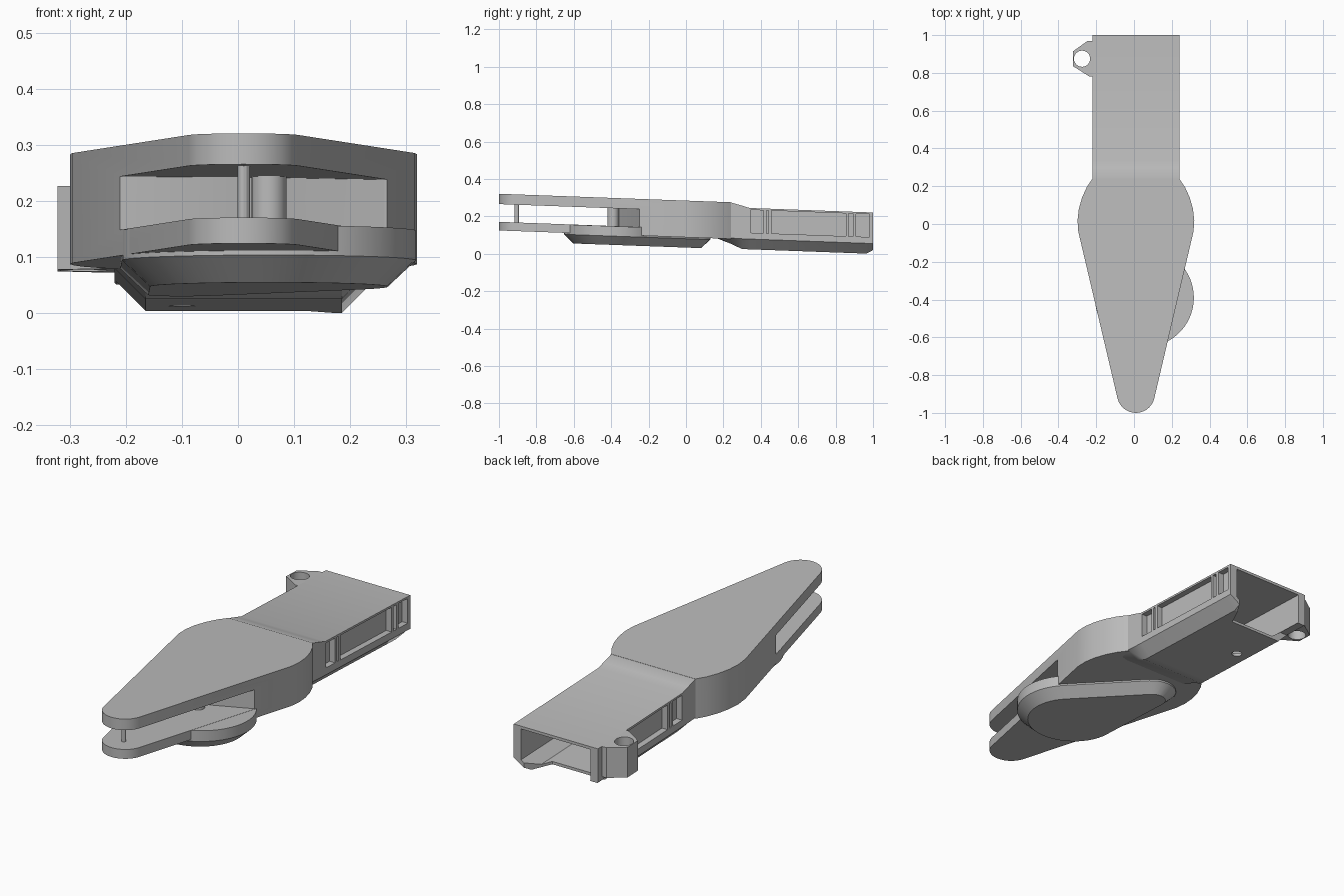
import bpy, bmesh, math
from mathutils import Matrix

if "Cube" in bpy.data.objects:
    bpy.data.objects.remove(bpy.data.objects["Cube"], do_unlink=True)

grey = bpy.data.materials.new("plain grey")
grey.use_nodes = True
grey.diffuse_color = (0.5, 0.5, 0.5, 1)
grey.node_tree.nodes["Principled BSDF"].inputs["Base Color"].default_value = (0.5, 0.5, 0.5, 1)

CX = 0.01      # lengthwise centre line
parts = []


def loft(name, rings, keep=True):
    """Skin a list of equal closed rings and cap both ends."""
    bm = bmesh.new()
    loops = [[bm.verts.new(p) for p in ring] for ring in rings]
    n = len(loops[0])
    for a, b in zip(loops, loops[1:]):
        for i in range(n):
            j = (i + 1) % n
            bm.faces.new((a[i], a[j], b[j], b[i]))
    bm.faces.new(loops[0])
    bm.faces.new(loops[-1])
    bmesh.ops.recalc_face_normals(bm, faces=bm.faces)
    mesh = bpy.data.meshes.new(name)
    bm.to_mesh(mesh)
    bm.free()
    mesh.materials.append(grey)
    ob = bpy.data.objects.new(name, mesh)
    bpy.context.collection.objects.link(ob)
    if keep:
        parts.append(ob)
    return ob


def prism(name, outline, z0, z1, keep=True):
    return loft(name, [[(x, y, z) for x, y in outline] for z in (z0, z1)], keep)


def box(name, x0, x1, y0, y1, z0, z1):
    return prism(name, [(x0, y0), (x1, y0), (x1, y1), (x0, y1)], z0, z1, False)


def arc(cx, cy, r, a0, a1, n):
    angles = [math.radians(a0 + (a1 - a0) * i / n) for i in range(n + 1)]
    return [(cx + r * math.cos(a), cy + r * math.sin(a)) for a in angles]


def circle(cx, cy, r, n=24):
    return arc(cx, cy, r, 0, 360, n)[:-1]


def cut(ob, cutter):
    mod = ob.modifiers.new("cut", "BOOLEAN")
    mod.operation = "DIFFERENCE"
    mod.solver = "EXACT"
    mod.object = cutter
    bpy.context.view_layer.objects.active = ob
    bpy.ops.object.modifier_apply(modifier=mod.name)
    bpy.data.objects.remove(cutter, do_unlink=True)


# Head: teardrop slab with a slot that leaves two prongs at the front
shoulder = [(0.305, -0.04), (0.309, 0.02), (0.302, 0.08), (0.285, 0.14), (0.26, 0.195), (0.23, 0.24)]
outline = arc(CX, -0.9, 0.1, 193, 347, 14)
outline += [(CX + x, y) for x, y in shoulder]
outline += [(CX - x, y) for x, y in reversed(shoulder)]
head = prism("head", outline, 0.088, 0.284)
slot = [(-0.6, -1.2), (0.6, -1.2), (0.6, -0.24), (0.26, -0.25), (0.03, -0.36), (-0.21, -0.4), (-0.6, -0.4)]
cut(head, prism("slot_cutter", slot, 0.134, 0.229, False))

# Pins standing in the slot
prism("front_pin", circle(CX, -0.905, 0.011, 12), 0.12, 0.24)
prism("hinge_post", circle(0.055, -0.39, 0.031), 0.12, 0.24)


# Thumb wheel pod beneath the head: hull of a large and a small circle
def pod_ring(inset, z):
    big = (0.055, -0.39, 0.262)
    small = (-0.1, 0.02, 0.11)
    dx, dy = small[0] - big[0], small[1] - big[1]
    base = math.degrees(math.atan2(dy, dx))
    half = math.degrees(math.acos((big[2] - small[2]) / math.hypot(dx, dy)))
    ring = arc(*big[:2], big[2] - inset, base + half, base + 360 - half, 32)
    ring += arc(*small[:2], small[2] - inset, base - half, base + half, 8)
    return [(x, y, z) for x, y in ring]


loft("pod", [pod_ring(0.05, 0.033), pod_ring(0, 0.08), pod_ring(0, 0.133)])


# Handle: hollow box with chamfered lower edges, rising into the head
def section(y, w, top, side, bottom):
    half = [(w, top), (w, side), (w - 0.055, bottom)]
    ring = [(CX + x, y, z) for x, z in half]
    return ring + [(CX - x, y, z) for x, z in reversed(half)]


handle = loft("handle", [
    section(0.15, 0.23, 0.27, 0.1, 0.094),
    section(0.24, 0.23, 0.283, 0.093, 0.062),
    section(0.3, 0.23, 0.268, 0.091, 0.036),
    section(0.34, 0.23, 0.257, 0.091, 0.036),
    section(0.965, 0.23, 0.257, 0.091, 0.036),
    section(1.0, 0.23, 0.257, 0.091, 0.056)])
cut(handle, loft("cavity_cutter", [
    section(y, 0.19, 0.243, 0.091, 0.05) for y in (0.38, 1.1)], False))

# Cut-back floor at the open end and a drain hole
floor_cut = [(-0.4, 0.87), (0.12, 0.87), (0.185, 1.0), (0.185, 1.1), (-0.4, 1.1)]
cut(handle, prism("floor_cutter", floor_cut, 0, 0.088, False))
cut(handle, prism("drain_cutter", circle(-0.1, 0.64, 0.024), 0, 0.09, False))

# Recessed windows on both sides, divided by pairs of ribs
for side in (1, -1):
    bays = [(0.345, 0.415), (0.43, 0.442), (0.458, 0.855), (0.87, 0.893), (0.91, 0.98)]
    for y0, y1 in bays:
        if side < 0 and y1 > 0.8:
            if y0 > 0.8:
                continue
            y1 = 0.775
        xs = sorted((CX + side * 0.2, CX + side * 0.3))
        cut(handle, box("window_cutter", *xs, y0, y1, 0.125, 0.247))

# Side lug with an eyelet
lug = prism("side_lug", [(-0.215, 0.78), (-0.235, 0.78), (-0.322, 0.835), (-0.322, 0.915),
                         (-0.245, 0.97), (-0.215, 0.97)], 0.108, 0.257)
cut(lug, prism("eyelet_cutter", circle(-0.275, 0.875, 0.043), 0, 0.4, False))

# Everything leans gently down towards the back
lean = Matrix.Identity(4)
lean[2][1] = -0.0365
bpy.ops.object.select_all(action="DESELECT")
for ob in parts:
    ob.data.transform(lean)
    ob.select_set(True)
bpy.context.view_layer.objects.active = head
bpy.ops.object.shade_smooth_by_angle(angle=math.radians(25))
